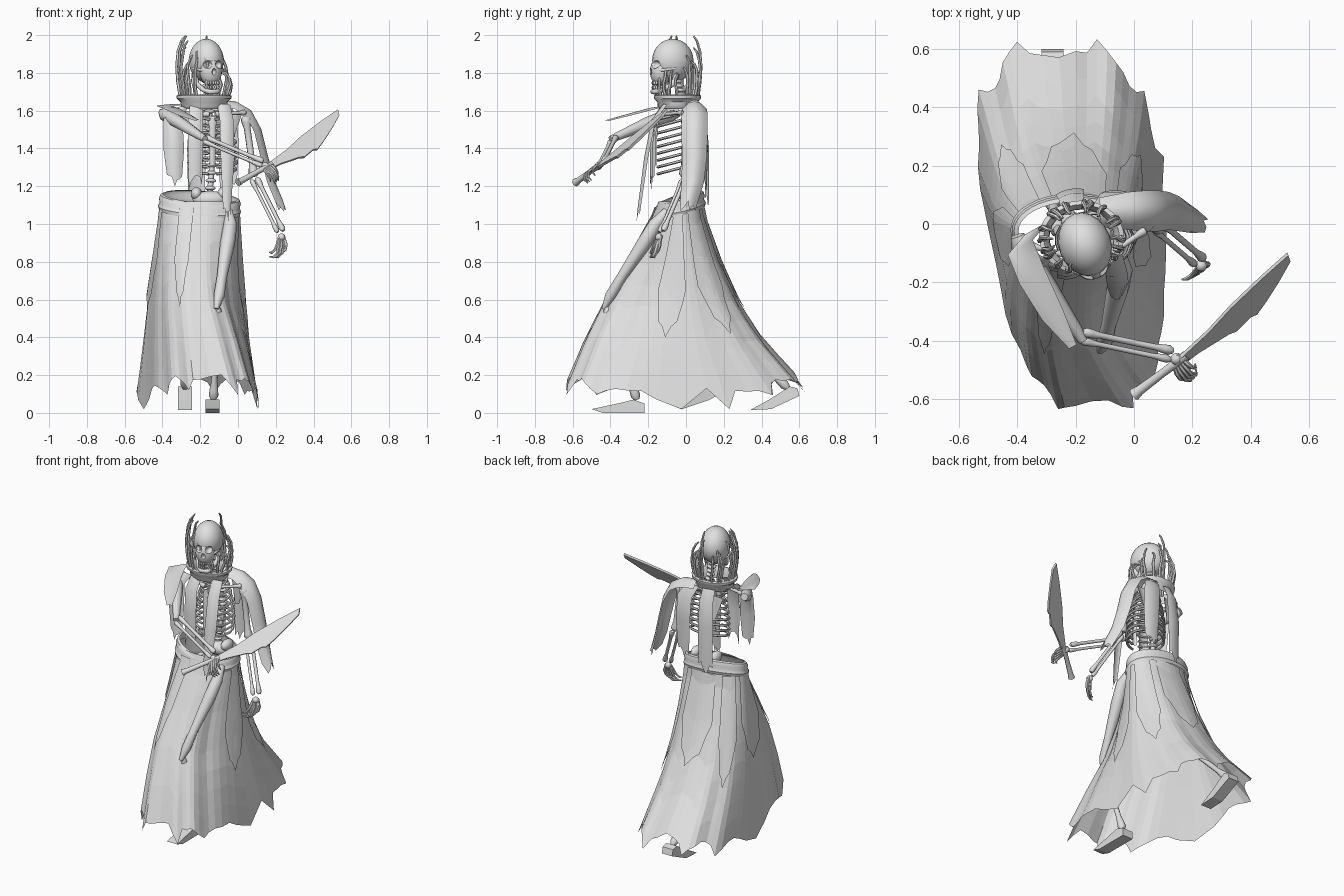
import bpy, bmesh, random
from math import sin, cos, pi, radians
from mathutils import Vector as V, Matrix

random.seed(4)
if "Cube" in bpy.data.objects:
    bpy.data.objects.remove(bpy.data.objects["Cube"])

GREY = bpy.data.materials.new("pale grey")
GREY.use_nodes = True
GREY.diffuse_color = (0.75, 0.75, 0.75, 1)
GREY.node_tree.nodes["Principled BSDF"].inputs["Base Color"].default_value = (0.75, 0.75, 0.75, 1)


def add(name, data, smooth=False):
    ob = bpy.data.objects.new(name, data)
    bpy.context.collection.objects.link(ob)
    data.materials.append(GREY)
    bpy.ops.object.select_all(action='DESELECT')
    ob.select_set(True)
    bpy.context.view_layer.objects.active = ob
    if smooth:
        bpy.ops.object.shade_smooth_by_angle(angle=radians(40))
    return ob


def grid(name, rows, closed=False, smooth=False):
    """Surface through rows of points."""
    n = len(rows[0])
    faces = []
    for k in range(len(rows) - 1):
        for i in range(n if closed else n - 1):
            j = (i + 1) % n
            faces.append((k * n + i, k * n + j, (k + 1) * n + j, (k + 1) * n + i))
    me = bpy.data.meshes.new(name)
    me.from_pydata([tuple(p) for r in rows for p in r], [], faces)
    return add(name, me, smooth)


def tube(name, pts, r, radii=None, sides=2):
    """Round bar along a path, optionally swelling at given points."""
    cu = bpy.data.curves.new(name, 'CURVE')
    cu.dimensions = '3D'
    cu.bevel_depth = r
    cu.bevel_resolution = sides
    cu.use_fill_caps = True
    sp = cu.splines.new('POLY')
    sp.points.add(len(pts) - 1)
    for i, p in enumerate(pts):
        sp.points[i].co = (*p, 1)
        sp.points[i].radius = radii[i] if radii else 1
    add(name, cu)
    bpy.ops.object.convert(target='MESH')
    bpy.ops.object.shade_smooth_by_angle(angle=radians(50))


def bone(name, a, b, r):
    a, b = V(a), V(b)
    stops = [0, .04, .1, .2, .8, .9, .96, 1]
    tube(name, [a.lerp(b, t) for t in stops], r, [.8, 1.4, 1.3, .9, .9, 1.3, 1.4, .8])


def ball(name, centre, size, turn=0):
    bm = bmesh.new()
    m = Matrix.Translation(centre) @ Matrix.Rotation(turn, 4, 'Z') @ Matrix.Diagonal((*size, 1))
    bmesh.ops.create_uvsphere(bm, u_segments=20, v_segments=14, radius=1, matrix=m)
    me = bpy.data.meshes.new(name)
    bm.to_mesh(me)
    bm.free()
    return add(name, me, True)


def prism(name, outline, origin, u, v, thick):
    """Flat outline in the plane u, v given some thickness."""
    u, v, o = V(u).normalized(), V(v).normalized(), V(origin)
    n = u.cross(v)
    bm = bmesh.new()
    f = bm.faces.new([bm.verts.new(o + u * s + v * t - n * thick / 2) for s, t in outline])
    ext = bmesh.ops.extrude_face_region(bm, geom=[f])["geom"]
    bmesh.ops.translate(bm, vec=n * thick, verts=[g for g in ext if isinstance(g, bmesh.types.BMVert)])
    bmesh.ops.recalc_face_normals(bm, faces=bm.faces)
    me = bpy.data.meshes.new(name)
    bm.to_mesh(me)
    bm.free()
    add(name, me)


def strip(name, pts, wdir, widths, bulge=0.01, tear=0.04):
    """Hanging cloth with a bowed cross-section and a torn end."""
    pts, wdir, rows, m = [V(p) for p in pts], V(wdir).normalized(), [], 6
    for k, p in enumerate(pts):
        d = (pts[min(k + 1, len(pts) - 1)] - pts[max(k - 1, 0)]).normalized()
        nrm = d.cross(wdir).normalized()
        row = []
        for i in range(m + 1):
            u = i / m * 2 - 1
            q = p + wdir * widths[k] * u / 2 + nrm * bulge * (1 - u * u)
            if k == len(pts) - 1:
                q += d * tear * random.uniform(-1, 1)
            row.append(q)
        rows.append(row)
    grid(name, rows, smooth=True)


# Skirt shape: extents at a few heights, the front lobe tucked in on both sides
LEVELS = [1.16, 1.05, 0.8, 0.6, 0.4, 0.08]
FRONT = [-.13, -.17, -.31, -.43, -.53, -.66]
BACK = [.08, .09, .18, .27, .40, .69]
RIGHT = [-.40, -.41, -.45, -.48, -.50, -.53]
LEFT = [.0, .0, .02, .04, .07, .13]
TUCK = [0, .01, .06, .08, .06, .05]


def at(z, table):
    for k in range(len(LEVELS) - 1):
        if z >= LEVELS[k + 1] or k == len(LEVELS) - 2:
            t = (LEVELS[k] - z) / (LEVELS[k] - LEVELS[k + 1])
            return table[k] + (table[k + 1] - table[k]) * t


def skirt_point(a, z, off=0):
    c, s = cos(a), sin(a)
    t = min(max((1.16 - z) / 1.1, 0), 1)
    front = min(1, max(0, -2 * s))
    e = 2 / (2 + .8 * t + .5 * t * front)
    left = at(z, LEFT) - at(z, TUCK) * front
    right = at(z, RIGHT) + .08 * t * front
    cx, rx = (left + right) / 2, (left - right) / 2
    y0 = -.025
    ry = at(z, BACK) - y0 if s > 0 else y0 - at(z, FRONT)
    fold = 1 + .02 * t * sin(a * 13) + .015 * t * sin(a * 7 + 1)
    px = abs(c) ** e * (1 if c > 0 else -1) * (rx * fold + off)
    py = abs(s) ** e * (1 if s > 0 else -1) * (ry * fold + off)
    pinch = 1 - .1 * t * (1 - abs(s)) ** 4
    return V((cx + px * pinch - .1 * py * t, y0 + py, z))


# Broad uneven flaps along the hem, with a slit at the left side
N = 60
hem = [.06 + .1 * abs(sin(2 * pi * i / N)) + (-.04, .02, .03, .04, .03, .01)[i % 6] + random.uniform(-.02, .02)
       for i in range(N)]
hem[0], hem[1], hem[2] = .02, .13, .02
grid("skirt", [[skirt_point(2 * pi * i / N, 1.12 + (hem[i] - 1.12) * k / 9) for i in range(N)]
               for k in range(10)], closed=True)

# Waistband, tilted up at the back and at the model's right
band = [(1.06, .01), (1.08, .018), (1.1, .01), (1.12, .016), (1.14, .01), (1.145, -.005)]
grid("waistband", [[skirt_point(a, z, o) + V((0, 0, .032 * sin(a) - .015 * cos(a)))
                    for a in [2 * pi * i / 40 for i in range(40)]] for z, o in band], closed=True, smooth=True)

# Pointed overlay panels lying on the skirt
for name, a0, a1, tip in [("left_panel", -14, 3, .4), ("back_left_panel", 15, 50, .42),
                          ("back_panel", 62, 110, .55), ("right_panel", 160, 200, .55),
                          ("front_right_panel", 240, 262, .56), ("back_right_panel", 122, 150, .45)]:
    rows = []
    for k in range(8):
        row = []
        for i in range(9):
            u = i / 8
            low = tip + .25 * abs(2 * u - 1) ** 1.6 + (.03 if i % 2 else 0)
            row.append(skirt_point(radians(a0 + (a1 - a0) * u), 1.09 + (low - 1.09) * k / 7, .012))
        rows.append(row)
    grid(name, rows)

# Legs and feet
tube("left_thigh", [(-.05, -.1, 1.07), (-.04, -.16, 1.0), (-.055, -.22, .9), (-.085, -.34, .72), (-.1, -.4, .62),
                    (-.115, -.435, .55)], .036, [.6, 1, 1.1, .75, .8, .35])
bone("left_shin", (-.11, -.42, .56), (-.13, -.26, .07), .018)
bone("right_thigh", (-.26, -.02, 1.06), (-.28, .08, .6), .022)
bone("right_shin", (-.28, .09, .58), (-.28, .54, .13), .018)
prism("left_foot", [(-.5, .02), (-.44, 0), (-.22, 0), (-.22, .05), (-.28, .07), (-.36, .05)],
      (-.135, 0, 0), (0, 1, 0), (0, 0, 1), .075)
prism("right_foot", [(.34, .015), (.45, .02), (.6, .09), (.59, .13), (.55, .14), (.44, .07)],
      (-.28, 0, 0), (0, 1, 0), (0, 0, 1), .075)

# Pelvis and spine
ball("pelvis", (-.15, -.01, 1.13), (.09, .05, .045))
for s in (-1, 1):
    ball("hip_wing", (-.15 + s * .07, .0, 1.16), (.03, .05, .035))
spine = [V(p) for p in [(-.15, -.01, 1.15), (-.135, .03, 1.35), (-.14, .03, 1.5), (-.16, -.02, 1.66), (-.165, -.05, 1.78)]]
tube("spine_core", spine, .016)
for k in range(20):
    f = k / 20 * 4
    p = spine[int(f)].lerp(spine[int(f) + 1], f % 1)
    ball("vertebra", p, (.028, .026, .012))

# Rib cage
for k in range(9):
    z, w = 1.29 + .036 * k, .13 - .0018 * (k - 2) ** 2
    for s in (-1, 1):
        arc = [radians(100 - 180 * i / 10) for i in range(11)]
        tube("rib", [(-.135 + s * w * cos(a), -.055 + .095 * sin(a), z + .025 * sin(a)) for a in arc], .008, sides=1)
strip("breastbone", [(-.135, -.14, 1.57), (-.135, -.155, 1.45), (-.135, -.155, 1.31)], (1, 0, 0), [.05, .03, .03], tear=0)
bone("left_collarbone", (-.12, -.13, 1.58), (.04, -.02, 1.59), .011)
bone("right_collarbone", (-.15, -.13, 1.58), (-.37, -.07, 1.59), .011)
strip("left_shoulder_blade", [(-.03, .05, 1.58), (-.05, .06, 1.42)], (1, 0, 0), [.1, .03], tear=0)
strip("right_shoulder_blade", [(-.25, .04, 1.58), (-.23, .05, 1.42)], (1, 0, 0), [.1, .03], tear=0)


def hand(name, wrist, d, side, curl):
    w, d, side, curl = V(wrist), V(d).normalized(), V(side).normalized(), V(curl).normalized()
    ball(name + "_wrist", w + d * .01, (.02, .02, .02))
    for i in range(5):
        o = side * (i - 2)
        reach = .8 if i in (0, 4) else 1
        tube(name + "_finger", [w + o * .006, w + d * .05 + o * .014, w + (d * .09 + curl * .012) * reach + o * .016,
                                w + (d * .1 + curl * .04) * reach + o * .016, w + (d * .085 + curl * .065) * reach + o * .015],
             .0075, [1, 1.2, 1, .9, .4], 1)


def forearm(name, a, b, gap):
    a, b, g = V(a), V(b), V(gap)
    bone(name + "_radius", a + g, b + g, .012)
    bone(name + "_ulna", a - g, b - g, .01)


# Arms
tube("right_upper_arm", [(-.4, -.04, 1.59), (-.385, -.08, 1.58), (-.3, -.21, 1.53), (-.2, -.36, 1.465), (-.175, -.4, 1.45)],
     .034, [.7, 1.1, 1, .65, .5])
forearm("right_forearm", (-.18, -.385, 1.45), (.13, -.45, 1.32), (.004, .015, .012))
hand("right_hand", (.14, -.455, 1.31), (.45, -.75, -.3), (.61, .61, .5), (.3, .2, -.8))
bone("left_upper_arm", (.04, 0, 1.57), (.085, -.01, 1.25), .02)
forearm("left_forearm", (.085, -.01, 1.24), (.225, -.13, .96), (.015, .01, .004))
hand("left_hand", (.23, -.14, .94), (.02, -.25, -1), (.8, .5, 0), (-.7, -.3, -.4))

# Curved notched blade and handle
blade = [(0, -.015), (.15, -.008), (.28, -.015), (.45, -.01), (.585, 0), (.56, .03), (.46, .06), (.36, .085),
         (.29, .098), (.27, .085), (.19, .085), (.17, .07), (.05, .03), (0, .02)]
prism("sword_blade", blade, (.17, -.46, 1.31), (.61, .61, .5), (.62, -.2, -.52), .014)
tube("sword_handle", [(0, -.585, 1.22), (.02, -.57, 1.23), (.1, -.51, 1.275), (.18, -.45, 1.315)], .014, [1.6, 1.2, 1, 1.2])

# Torn cloths
strip("left_shoulder_cape", [(-.12, .04, 1.62), (-.02, .045, 1.61), (.04, .045, 1.575), (.085, .045, 1.49), (.12, .045, 1.35),
                             (.155, .035, 1.22), (.205, .01, 1.1)], (0, 1, 0), [.1, .13, .14, .14, .13, .12, .09], .04, .05)
strip("right_shoulder_cape", [(-.33, -.01, 1.63), (-.39, -.08, 1.625), (-.35, -.18, 1.61), (-.28, -.31, 1.575),
                              (-.21, -.42, 1.545)], (.85, .5, 0), [.1, .1, .1, .08, .03], .006, 0)
strip("right_side_cloth", [(-.3, -.1, 1.61), (-.345, -.14, 1.56), (-.34, -.16, 1.4), (-.335, -.17, 1.22)],
      (1, 0, 0), [.06, .1, .11, .08], .02)
strip("front_right_cloth", [(-.22, -.12, 1.63), (-.225, -.17, 1.55), (-.225, -.18, 1.4), (-.225, -.18, 1.22)],
      (1, .1, 0), [.07, .08, .08, .07], .01)
strip("front_left_cloth", [(-.075, -.11, 1.63), (-.06, -.17, 1.55), (-.055, -.21, 1.35), (-.06, -.25, 1.05)],
      (1, .25, 0), [.07, .075, .075, .04], .01)
strip("left_back_cloth", [(-.09, .06, 1.63), (-.06, .1, 1.56), (-.05, .105, 1.4), (-.05, .1, 1.2)],
      (1, -.1, 0), [.1, .11, .11, .09], -.01)
strip("right_back_cloth", [(-.21, .06, 1.63), (-.215, .095, 1.56), (-.22, .11, 1.4), (-.22, .11, 1.13)],
      (1, .2, 0), [.08, .09, .1, .09], -.01)

# Flared collar
C = V((-.18, -.045, 0))
ring = [(.11, 1.61), (.122, 1.625), (.124, 1.645), (.145, 1.665), (.146, 1.68), (.13, 1.685), (.112, 1.655), (.11, 1.61)]
grid("collar", [[C + V((r * cos(a), r * .86 * sin(a), z)) for a in [2 * pi * i / 28 for i in range(28)]]
                for r, z in ring], closed=True, smooth=True)

# Crown of bent strands rising from the collar
for i in range(20):
    a = 2 * pi * i / 20 + random.uniform(-.1, .1)
    h = .21 + random.uniform(-.06, .07) - .05 * cos(a)
    if i in (5, 10, 11):
        h = .325
    path = []
    for f, r in [(0, .125), (.25, .138), (.5, .145), (.75, .138), (.92, .12), (1, .1)]:
        b = a + random.uniform(-.05, .05)
        path.append(C + V((r * cos(b), r * .86 * sin(b), 1.67 + h * f)))
    tube("crown_strand", path, .0085, [1.1, 1.1, 1, .9, .8, .5], 1)

# Skull, turned slightly to its left
TURN = radians(20)
HEAD = Matrix.Translation((-.168, -.07, 1.865)) @ Matrix.Rotation(TURN, 4, 'Z')


def on_head(x, y, z):
    return HEAD @ V((x, y, z))


parts = [ball("cranium", on_head(0, 0, 0), (.09, .112, .115), TURN),
         ball("face", on_head(0, -.07, -.055), (.06, .055, .08), TURN)]
holes = [ball("socket_cutter", on_head(s * .034, -.12, -.02), (.024, .04, .022), TURN) for s in (-1, 1)]
holes.append(ball("nose_cutter", on_head(0, -.13, -.06), (.012, .03, .018), TURN))
for part in parts:
    bpy.context.view_layer.objects.active = part
    for hole in holes:
        mod = part.modifiers.new("hole", 'BOOLEAN')
        mod.operation, mod.object = 'DIFFERENCE', hole
        bpy.ops.object.modifier_apply(modifier=mod.name)
for hole in holes:
    bpy.data.objects.remove(hole)
jaw = [(.066, .0, -.07), (.06, -.02, -.125), (.042, -.075, -.155), (.02, -.105, -.165)]
tube("jaw", [on_head(*p) for p in jaw] + [on_head(-x, y, z) for x, y, z in reversed(jaw)], .014)
for s in (-1, 1):
    tube("cheekbone", [on_head(s * .03, -.11, -.05), on_head(s * .062, -.075, -.05), on_head(s * .078, -.01, -.04)], .008)
for i in range(7):
    a = (i - 3) * .33
    for z in (-.118, -.142):
        ball("tooth", on_head(.042 * sin(a), -.07 - .04 * cos(a), z), (.006, .006, .011), TURN)
